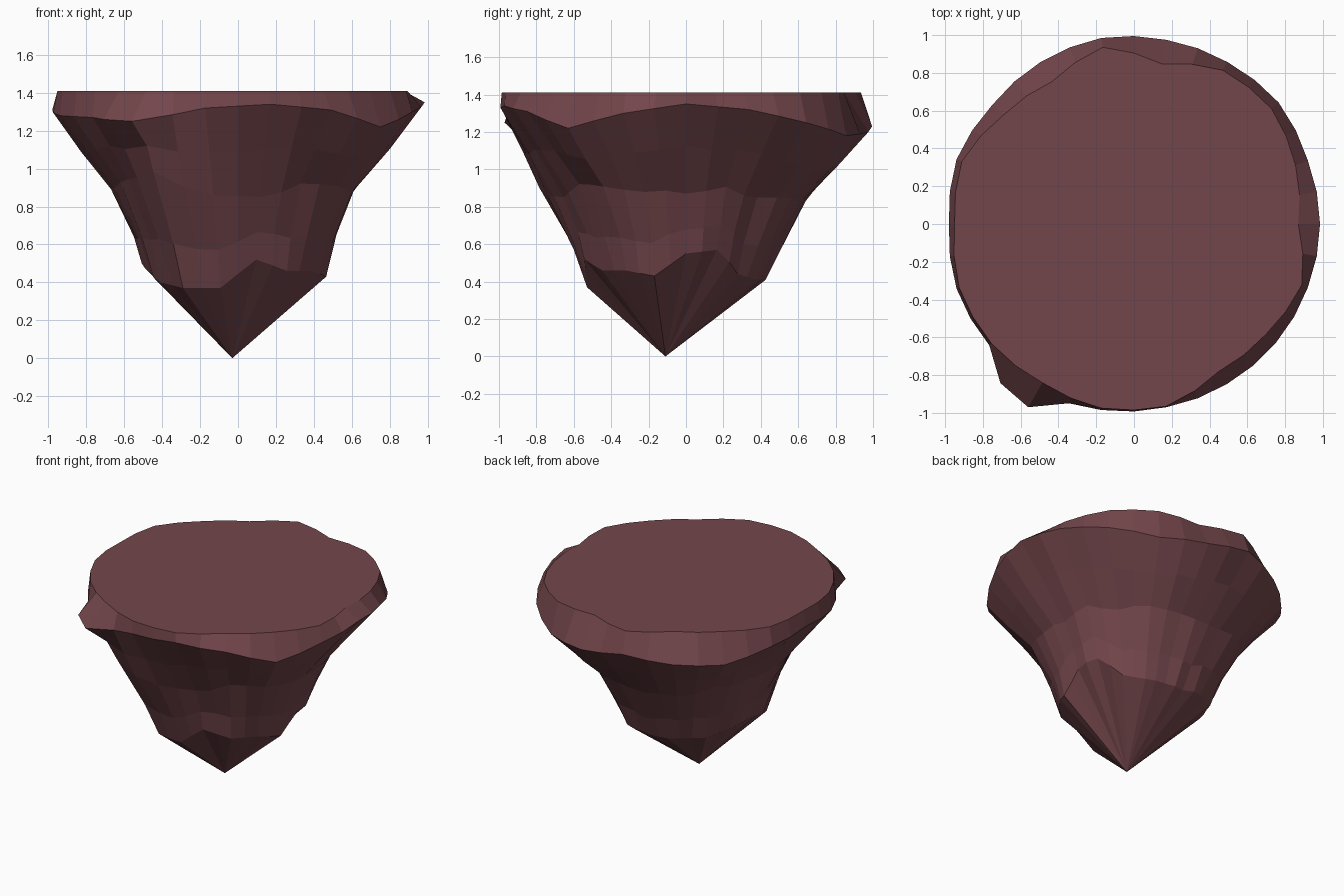
import bpy, bmesh, math, random

if "Cube" in bpy.data.objects:
    bpy.data.objects.remove(bpy.data.objects["Cube"])

random.seed(4)

rock = bpy.data.materials.new("reddish brown rock")
rock.diffuse_color = (0.171, 0.061, 0.070, 1)
rock.use_nodes = True
rock.node_tree.nodes["Principled BSDF"].inputs["Base Color"].default_value = rock.diffuse_color

# Cross-section every 20 degrees, starting at +x:
# foot radius, foot z, waist radius, waist z, rim radius, rim z, top radius
SECTIONS = [
    (.49, .55, .61, .88, .985, 1.35, .87),
    (.49, .57, .62, .90, .98, 1.32, .91),
    (.43, .44, .60, .84, 1.0, 1.25, .95),
    (.43, .41, .65, .84, .99, 1.18, .94),
    (.42, .41, .64, .84, .99, 1.20, .86),
    (.43, .41, .65, .84, 1.0, 1.26, .95),
    (.47, .44, .69, .86, .99, 1.22, .87),
    (.50, .45, .71, .90, .98, 1.20, .90),
    (.50, .48, .68, .90, 1.0, 1.28, .97),
    (.50, .50, .65, .88, .98, 1.31, .95),
    (.48, .45, .69, .90, 1.0, 1.28, .985),
    (.53, .40, .75, .95, 1.0, 1.27, .985),
    (.57, .37, .90, .98, 1.02, 1.25, .97),
    (.53, .37, .75, .85, 1.0, 1.32, .99),
    (.55, .52, .66, .86, .985, 1.34, .98),
    (.51, .46, .66, .91, .98, 1.31, .90),
    (.49, .46, .68, .91, .98, 1.22, .91),
    (.49, .43, .64, .88, .98, 1.30, .945),
]
TIP, TOP_Z, N = (-.03, -.11, 0), 1.41, 36
KNOB = {23: .09, 24: .10}          # knob sticking out of the rim, by side


def section(i):
    """Blend neighbouring sections so there are N sides."""
    t = i * len(SECTIONS) / N
    k, f = int(t), t - int(t)
    a, b = SECTIONS[k], SECTIONS[(k + 1) % len(SECTIONS)]
    return [p + (q - p) * f for p, q in zip(a, b)]


def side_points(i):
    """Radius and height pairs up one side of the rock."""
    fr, fz, wr, wz, rr, rz, tr = section(i)
    j = lambda: random.uniform(-.012, .012)
    return [(fr + j(), fz),
            (fr + (wr - fr) * .33 + j(), fz + (wz - fz) * .4 + j()),
            (wr + j(), wz + j()),
            (wr + (rr - wr) * .5 + j(), wz + (rz - wz) * .5 + j()),
            (rr + KNOB.get(i, 0), rz),
            (tr, TOP_Z)]


# Rock body: stacked irregular rings, closed with a tip and a flat top
bm = bmesh.new()
columns = []
for i in range(N):
    a = math.tau * i / N
    columns.append([bm.verts.new((r * math.cos(a), r * math.sin(a), z))
                    for r, z in side_points(i)])
tip = bm.verts.new(TIP)
for i in range(N):
    c, d = columns[i], columns[(i + 1) % N]
    bm.faces.new((tip, d[0], c[0]))
    for k in range(len(c) - 1):
        bm.faces.new((c[k], d[k], d[k + 1], c[k + 1]))
bm.faces.new([c[-1] for c in columns])
bmesh.ops.recalc_face_normals(bm, faces=bm.faces)

mesh = bpy.data.meshes.new("floating_rock")
bm.to_mesh(mesh)
bm.free()
mesh.materials.append(rock)
obj = bpy.data.objects.new("floating_rock", mesh)
bpy.context.collection.objects.link(obj)
